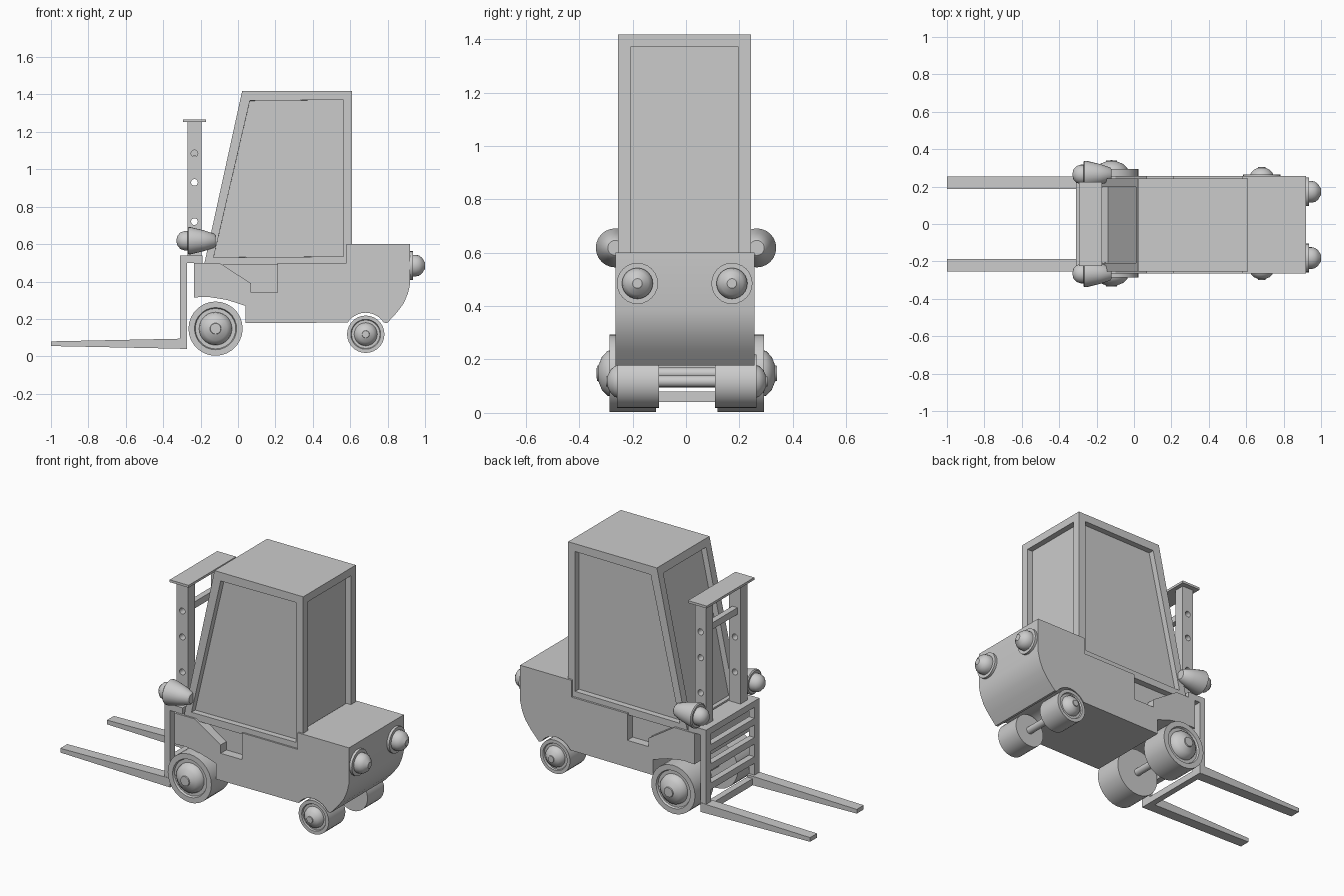
import bpy, bmesh
from math import sin, cos, pi, radians
from mathutils import Vector

if "Cube" in bpy.data.objects:
    bpy.data.objects.remove(bpy.data.objects["Cube"])


def finish(name, bm, angle=None):
    bmesh.ops.recalc_face_normals(bm, faces=bm.faces)
    me = bpy.data.meshes.new(name)
    bm.to_mesh(me)
    bm.free()
    ob = bpy.data.objects.new(name, me)
    bpy.context.collection.objects.link(ob)
    if angle:
        smooth(ob, angle)
    return ob


def smooth(ob, angle):
    bpy.ops.object.select_all(action='DESELECT')
    ob.select_set(True)
    bpy.context.view_layer.objects.active = ob
    bpy.ops.object.shade_smooth_by_angle(angle=radians(angle))


def prism_bm(points, y0, y1):
    """Side profile (x, z) extruded from y0 to y1."""
    bm = bmesh.new()
    face = bm.faces.new([bm.verts.new((x, y0, z)) for x, z in points])
    ext = bmesh.ops.extrude_face_region(bm, geom=[face])
    moved = [v for v in ext['geom'] if isinstance(v, bmesh.types.BMVert)]
    bmesh.ops.translate(bm, verts=moved, vec=(0, y1 - y0, 0))
    bmesh.ops.recalc_face_normals(bm, faces=bm.faces)
    return bm


def prism(name, points, y0, y1):
    return finish(name, prism_bm(points, y0, y1))


def box(name, x0, x1, y0, y1, z0, z1):
    return prism(name, [(x0, z0), (x1, z0), (x1, z1), (x0, z1)], y0, y1)


def lathe(name, profile, origin, axis, n=28, angle=35):
    """Profile (radius, height) turned round an axis through origin."""
    bm = bmesh.new()
    q = Vector(axis).to_track_quat('Z', 'Y')
    o = Vector(origin)
    rings = []
    for r, h in profile:
        if r == 0:
            rings.append([bm.verts.new(o + q @ Vector((0, 0, h)))] * n)
        else:
            rings.append([bm.verts.new(o + q @ Vector((r * cos(2 * pi * i / n), r * sin(2 * pi * i / n), h)))
                          for i in range(n)])
    for a, b in zip(rings, rings[1:]):
        for i in range(n):
            j = (i + 1) % n
            bm.faces.new(list(dict.fromkeys((a[i], a[j], b[j], b[i]))))
    return finish(name, bm, angle)


def cut(target, cutter):
    m = target.modifiers.new('cut', 'BOOLEAN')
    m.operation, m.solver, m.object = 'DIFFERENCE', 'EXACT', cutter
    bpy.context.view_layer.objects.active = target
    bpy.ops.object.modifier_apply(modifier=m.name)
    bpy.data.objects.remove(cutter)


# Body: side profile with both wheel arches
rear_arch = [(0.683 - 0.115 * cos(a), 0.118 + 0.115 * sin(a))
             for a in [radians(33 + i * 114 / 10) for i in range(11)]]
body = prism('body', [(-0.235, 0.5), (-0.235, 0.315), (-0.16, 0.318), (-0.06, 0.302), (0.04, 0.27),
                      (0.04, 0.177)] + rear_arch +
             [(0.797, 0.177), (0.85, 0.235), (0.887, 0.285), (0.908, 0.335), (0.92, 0.385),
              (0.92, 0.6), (0.58, 0.6), (0.58, 0.5)], -0.264, 0.256)

# Step notches in the body sides
step = [(-0.1, 0.5), (0.07, 0.39), (0.07, 0.34), (0.21, 0.34), (0.21, 0.6), (-0.1, 0.6)]
for y0, y1 in ((-0.3, -0.21), (0.205, 0.3)):
    cut(body, prism('notch_cutter', step, y0, y1))
smooth(body, 30)

# Cab with recessed windows on four sides
bm = prism_bm([(-0.182, 0.487), (0.61, 0.487), (0.61, 1.418), (0.022, 1.418)], -0.254, 0.244)
bm.faces.ensure_lookup_table()
panes = [f for f in bm.faces if abs(f.normal.z) < 0.6]
bmesh.ops.inset_individual(bm, faces=panes, thickness=0.066)
bmesh.ops.inset_individual(bm, faces=panes, thickness=0.0005, depth=-0.035)
finish('cab', bm)

# Wheels and axles
front_wheel = [(0, 0.115), (0.145, 0.115), (0.145, 0.29), (0.113, 0.29), (0.108, 0.278), (0.088, 0.278),
               (0.084, 0.297), (0.062, 0.318), (0.03, 0.331), (0.028, 0.337), (0, 0.338)]
rear_wheel = [(0, 0.105), (0.1, 0.105), (0.1, 0.262), (0.08, 0.262), (0.076, 0.254), (0.062, 0.254),
              (0.058, 0.27), (0.042, 0.287), (0.02, 0.297), (0.019, 0.302), (0, 0.303)]
for label, prof, x, z in (('front', front_wheel, -0.12, 0.148), ('rear', rear_wheel, 0.683, 0.118)):
    for side, s in (('left', 1), ('right', -1)):
        lathe(f'{label}_wheel_{side}', prof, (x, 0.003, z), (0, s, 0))
    lathe(f'{label}_axle', [(0, -0.14), (0.022, -0.14), (0.022, 0.14), (0, 0.14)], (x, 0, z), (0, 1, 0), 16)

# Headlights and tail lights
headlight = [(0, 0), (0.028, 0), (0.037, 0.008), (0.055, 0.06), (0.073, 0.135), (0.073, 0.145), (0.066, 0.15),
             (0.052, 0.148), (0.052, 0.165), (0.045, 0.187), (0.027, 0.204), (0, 0.21)]
tail_light = [(0, -0.01), (0.077, -0.01), (0.077, 0.015), (0.058, 0.015), (0.058, 0.03), (0.054, 0.048),
              (0.042, 0.064), (0.024, 0.075), (0.018, 0.08), (0, 0.08)]
for side, s in (('left', 1), ('right', -1)):
    lathe(f'headlight_{side}', headlight, (-0.12, s * 0.265, 0.618), (-1, 0, 0), 24, 40)
    lathe(f'tail_light_{side}', tail_light, (0.92, s * 0.177 - 0.005, 0.485), (1, 0, 0), 24, 40)

# Mast posts with round holes
for side, s in (('left', 1), ('right', -1)):
    y0, y1 = sorted((s * 0.13, s * 0.195))
    post = box(f'mast_post_{side}', -0.27, -0.195, y0, y1, 0.53, 1.255)
    for z in (0.72, 0.93, 1.085):
        cut(post, lathe('hole_cutter', [(0, -0.1), (0.018, -0.1), (0.018, 0.1), (0, 0.1)],
                        (-0.233, s * 0.16, z), (0, 1, 0), 16))
box('mast_cap', -0.295, -0.17, -0.225, 0.225, 1.253, 1.267)
box('mast_crossbar', -0.25, -0.215, -0.135, 0.135, 1.07, 1.11)

# Carriage: top shelf, uprights and rungs
box('carriage_shelf', -0.31, -0.19, -0.252, 0.252, 0.5, 0.538)
for side, s in (('left', 1), ('right', -1)):
    y0, y1 = sorted((s * 0.205, s * 0.252))
    box(f'carriage_upright_{side}', -0.31, -0.273, y0, y1, 0.04, 0.51)
for i, z in enumerate((0.04, 0.165, 0.28, 0.395)):
    box(f'carriage_rung_{i + 1}', -0.31, -0.273, -0.21, 0.21, z, z + 0.04)

# Tapered forks
for side, s in (('left', 1), ('right', -1)):
    y0, y1 = sorted((s * 0.188, s * 0.254))
    prism(f'fork_{side}', [(-1, 0.055), (-0.273, 0.04), (-0.273, 0.095), (-1, 0.08)], y0, y1)
